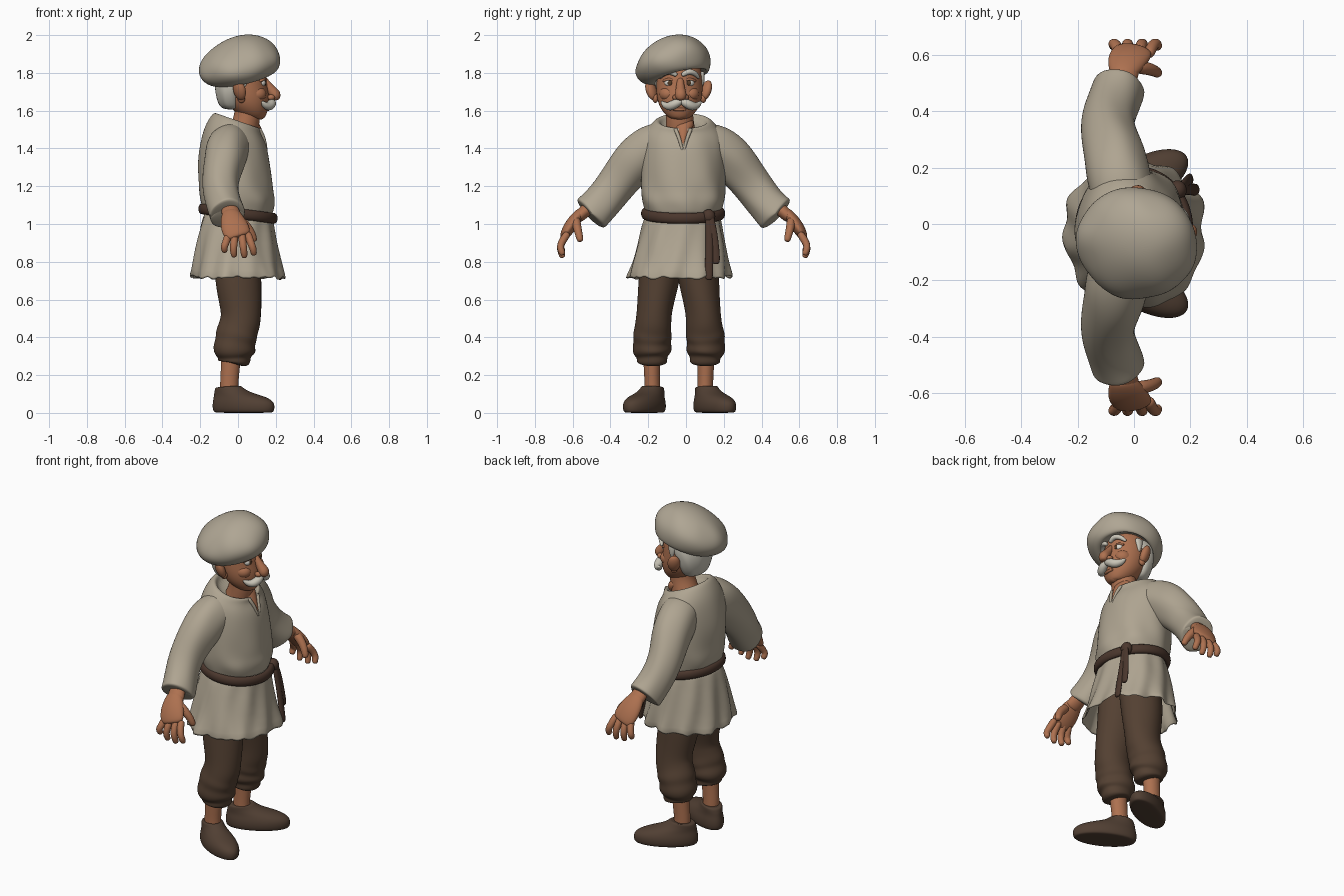
import bpy, bmesh, math, random
from mathutils import Vector, Matrix, Euler, noise

random.seed(4)
X, Y = Vector((1, 0, 0)), Vector((0, 1, 0))


def mat(name, r, g, b):
    m = bpy.data.materials.new(name)
    m.diffuse_color = (r, g, b, 1)
    return m


LINEN = mat("linen", .43, .375, .285)
HAT = mat("hat cloth", .43, .38, .295)
SKIN = mat("skin", .42, .165, .08)
HAIR = mat("white hair", .58, .55, .47)
CLOTH = mat("brown trousers", .088, .052, .032)
LEATHER = mat("belt leather", .07, .038, .026)
SHOE = mat("shoe leather", .082, .05, .033)
EYE = mat("eye white", .7, .68, .62)
IRIS = mat("iris", .09, .045, .02)


def finish(bm, name, m, sub=0, thick=0):
    bmesh.ops.recalc_face_normals(bm, faces=bm.faces)
    me = bpy.data.meshes.new(name)
    bm.to_mesh(me)
    bm.free()
    for p in me.polygons:
        p.use_smooth = True
    me.materials.append(m)
    ob = bpy.data.objects.new(name, me)
    bpy.context.collection.objects.link(ob)
    if thick:
        so = ob.modifiers.new("thickness", 'SOLIDIFY')
        so.thickness = thick
    if sub:
        s = ob.modifiers.new("smooth", 'SUBSURF')
        s.levels = s.render_levels = sub
    return ob


def loft(name, rings, m, segs=24, sub=2, caps=True, closed=False, n=7, xf=None, thick=0, jag=0):
    """Skin rings of (centre, u axis, v axis, amount of folds)."""
    bm = bmesh.new()
    loops = []
    for k, (c, u, v, amp) in enumerate(rings):
        loop = []
        for i in range(segs):
            a = math.tau * i / segs
            d = u * math.cos(a) + v * math.sin(a)
            f = 1 + amp * (math.sin(n * a + k * .9) + 2 * noise.noise((c + d) * 11))
            p = c + d * f
            if jag and k == len(rings) - 1:
                p.z += random.uniform(-jag, jag)
            loop.append(bm.verts.new(xf @ p if xf else p))
        loops.append(loop)
    pairs = list(zip(loops, loops[1:])) + ([(loops[-1], loops[0])] if closed else [])
    for a, b in pairs:
        for i in range(segs):
            j = (i + 1) % segs
            bm.faces.new((a[i], a[j], b[j], b[i]))
    if caps and not closed:
        bm.faces.new(loops[0])
        bm.faces.new(loops[-1])
    return finish(bm, name, m, sub, thick)


def flat(cx, cy, z, rx, ry, amp=0, tilt=0):
    """Horizontal ring, optionally sloping along x."""
    return Vector((cx, cy, z)), Vector((rx, 0, rx * tilt)), Vector((0, ry, 0)), amp


def tube(name, pts, m, segs=12, sub=2, amp=0, rounded=True, n=5):
    """Tube through points (x, y, z, radius towards x, other radius)."""
    P = [Vector(p[:3]) for p in pts]
    rings = []
    for i, p in enumerate(pts):
        t = (P[min(i + 1, len(P) - 1)] - P[max(i - 1, 0)]).normalized()
        ref = Y if abs(t.x) > .9 else X
        u = (ref - t * ref.dot(t)).normalized()
        v = t.cross(u)
        r = (P[i], u * p[3], v * p[4], amp)
        if rounded and i == 0:
            rings.append((P[i] - t * p[4] * .5, r[1] * .6, r[2] * .6, 0))
        rings.append(r)
        if rounded and i == len(pts) - 1:
            rings.append((P[i] + t * p[4] * .5, r[1] * .6, r[2] * .6, 0))
    return loft(name, rings, m, segs, sub, n=n)


def ball(name, loc, size, m, rot=(0, 0, 0)):
    bm = bmesh.new()
    M = Matrix.LocRotScale(Vector(loc), Euler(rot), Vector(size))
    bmesh.ops.create_uvsphere(bm, u_segments=24, v_segments=14, radius=1, matrix=M)
    return finish(bm, name, m)


# Tunic body, collar and skirt
loft("tunic_body", [
    flat(0, -.015, 1.03, .175, .19), flat(0, -.015, 1.07, .186, .203, .02),
    flat(0, -.015, 1.12, .198, .222, .025), flat(-.01, -.015, 1.17, .197, .224, .02),
    flat(-.012, -.015, 1.22, .196, .222, .015), flat(-.02, -.015, 1.32, .192, .222, .015),
    flat(-.025, -.015, 1.42, .178, .222, .012),
    flat(-.025, -.015, 1.485, .155, .205, .01, -.15), flat(-.015, -.015, 1.525, .135, .172, 0, -.3),
    flat(0, -.015, 1.55, .125, .145, 0, -.35), flat(0, -.015, 1.545, .104, .122, 0, -.35),
    flat(0, -.015, 1.50, .1, .11, 0, -.35)], LINEN, 32)
loft("tunic_skirt", [
    flat(0, -.015, 1.06, .178, .193, .01), flat(-.005, -.02, 1.0, .192, .205, .025),
    flat(-.008, -.025, .9, .212, .232, .03), flat(-.005, -.03, .79, .235, .255, .035),
    flat(0, -.035, .715, .255, .28, .04)], LINEN, 72, 1, caps=False, n=11, thick=.012, jag=.014)
for s in (1, -1):
    tube("neck_slit_edge", [(.115, -.015 + s * .04, 1.5, .012, .012), (.14, -.015 + s * .02, 1.455, .01, .01),
                            (.15, -.015 + s * .005, 1.39, .008, .008)], LINEN, 8, 1)
tube("chest_skin", [(.07, -.015, 1.53, .04, .07), (.1, -.015, 1.485, .035, .035),
                    (.138, -.015, 1.42, .012, .008)], SKIN, 12, 1)

# Belt, knot and hanging ends
belt = []
for i in range(40):
    a = math.tau * i / 40
    d = Vector((math.cos(a), math.sin(a), 0))
    c = Vector((.192 * d.x, -.015 + .205 * d.y, 1.055 - .13 * .195 * d.x))
    belt.append((c, d * .02, Vector((0, 0, .03)), 0))
loft("belt", belt, LEATHER, 10, 1, closed=True)
ball("belt_knot", (.155, .12, 1.04), (.032, .035, .038), LEATHER)
tube("belt_end_short", [(.165, .12, 1.05, .014, .026), (.18, .14, .97, .014, .026),
                        (.19, .152, .88, .014, .026), (.2, .158, .80, .014, .026)], LEATHER, 8)
tube("belt_end_long", [(.17, .12, 1.03, .014, .022), (.19, .125, .92, .014, .022),
                       (.208, .122, .81, .014, .023), (.222, .122, .715, .014, .024)], LEATHER, 8)

# Sleeves and hands
for s in (1, -1):
    def side(pts, cy=-.012):
        return [(p[0], s * p[1] + cy) + tuple(p[2:]) for p in pts]

    tube("sleeve", side([
        (-.035, .06, 1.43, .11, .105), (-.045, .14, 1.415, .115, .125), (-.06, .2, 1.385, .115, .126),
        (-.07, .26, 1.335, .11, .124), (-.09, .32, 1.26, .1, .11), (-.095, .38, 1.18, .095, .104),
        (-.075, .44, 1.105, .094, .102), (-.058, .485, 1.058, .096, .106), (-.055, .497, 1.047, .096, .107),
        (-.055, .5, 1.044, .086, .097), (-.065, .45, 1.095, .066, .07)]), LINEN, 20, 2, .02, False)
    tube("wrist", side([(-.06, .44, 1.13, .04, .035), (-.045, .51, 1.08, .045, .035),
                        (-.03, .56, 1.035, .058, .035)]), SKIN)
    tube("palm", side([(-.04, .545, 1.06, .05, .03), (-.025, .595, 1.0, .075, .036),
                       (0, .63, .94, .075, .028)]), SKIN, 16)
    for x0, x1, drop in ((-.052, -.075, .025), (-.017, -.025, .0), (.02, .03, -.004), (.054, .08, .01)):
        z = .945
        tube("finger", side([(x0, .618, z, .022, .022), (x0 * .5 + x1 * .5, .65, z - .045, .021, .021),
                             (x1, .655, z - .078 + drop * .5, .02, .02),
                             (x1 + .004, .642, z - .112 + drop, .018, .018)]), SKIN, 10, 1)
    tube("thumb", side([(.01, .57, 1.02, .028, .026), (.05, .565, .985, .026, .024),
                        (.075, .555, .945, .022, .021), (.085, .548, .915, .019, .019)]), SKIN, 10, 1)

    # Trouser leg with folds, shin and shoe
    tube("trouser_leg", side([
        (0, .08, .95, .13, .11), (-.005, .1, .74, .125, .112), (.008, .118, .62, .117, .1),
        (.018, .13, .53, .106, .093), (.012, .134, .475, .108, .096), (.0, .137, .44, .106, .098),
        (-.008, .14, .405, .112, .105), (-.014, .142, .375, .104, .097), (-.02, .142, .34, .114, .106),
        (-.022, .142, .31, .106, .098), (-.02, .14, .293, .084, .078), (-.02, .14, .265, .088, .084),
        (-.022, .14, .26, .06, .06)], -.038), CLOTH, 24, 2, .018, False, 3)
    tube("shin", side([(-.035, .142, .34, .055, .05), (-.04, .143, .24, .052, .045),
                       (-.048, .14, .15, .05, .042), (-.045, .14, .08, .05, .045)], -.038), SKIN)
    turn = Matrix.Translation((-.052, s * .142 - .034, 0)) @ Matrix.Rotation(s * .5, 4, 'Z')
    loft("shoe", [
        flat(.095, 0, .0, .16, .065), flat(.093, 0, .004, .178, .08), flat(.093, 0, .03, .184, .086),
        flat(.091, 0, .06, .18, .083), flat(.072, 0, .085, .155, .072), flat(.03, 0, .105, .11, .063),
        flat(.005, 0, .122, .082, .058, 0, .1), flat(-.002, 0, .142, .07, .056, 0, .1),
        flat(-.002, 0, .135, .052, .042)], SHOE, 24, 2, xf=turn)
    loft("shoe_strap", [flat(.05, 0, .085, .06, .07, 0, -.15), flat(.045, 0, .112, .048, .06, 0, -.15),
                        flat(.042, 0, .126, .03, .035, 0, -.15)], SHOE, 16, 2, xf=turn)

# Neck and head
HY = -.035
tube("neck", [(.0, HY + .01, 1.42, .085, .09), (.03, HY + .005, 1.5, .078, .08),
              (.052, HY, 1.57, .07, .072), (.05, HY, 1.66, .07, .075)], SKIN, 16)
loft("head", [
    flat(.1, HY, 1.555, .025, .03), flat(.088, HY, 1.562, .055, .056), flat(.07, HY, 1.59, .085, .086),
    flat(.055, HY, 1.63, .11, .11), flat(.042, HY, 1.68, .124, .122), flat(.03, HY, 1.73, .124, .124),
    flat(.025, HY, 1.79, .128, .122), flat(.02, HY, 1.85, .115, .11), flat(.01, HY, 1.9, .07, .07)], SKIN, 24)
loft("back_hair", [
    flat(-.03, HY, 1.605, .04, .06), flat(-.038, HY, 1.625, .065, .09, .02), flat(-.042, HY, 1.68, .077, .12, .02),
    flat(-.035, HY, 1.73, .09, .132, .02), flat(-.015, HY, 1.78, .105, .136, .015),
    flat(-.01, HY, 1.84, .1, .12)], HAIR, 28, n=9)
tube("nose", [(.14, HY + .005, 1.765, .016, .018), (.168, HY + .005, 1.72, .024, .024),
              (.198, HY + .007, 1.685, .034, .034), (.2, HY + .007, 1.668, .026, .028)], SKIN, 12)

for s in (1, -1):
    ball("ear", (.008, HY - .004 + s * .145, 1.708), (.036, .025, .055), SKIN, (s * -.35, 0, s * .6))
    ball("ear_lobe", (.018, HY + s * .127, 1.665), (.02, .016, .024), SKIN)
    ball("nostril", (.175, HY + .007 + s * .026, 1.67), (.02, .017, .016), SKIN)
    ball("cheek", (.098, HY + s * .06, 1.688), (.052, .046, .042), SKIN)
    ball("eye", (.122, HY + s * .052, 1.747), (.025, .027, .022), EYE)
    ball("iris", (.1445, HY + s * .05, 1.747), (.0045, .012, .013), IRIS)
    tube("upper_eyelid", [(.132, HY + s * .022, 1.757, .011, .008), (.143, HY + s * .052, 1.772, .011, .008),
                          (.118, HY + s * .084, 1.757, .011, .008)], SKIN, 8, 1)
    tube("eyebrow", [(.158, HY + s * .018, 1.79, .014, .013), (.158, HY + s * .048, 1.81, .018, .018),
                     (.138, HY + s * .082, 1.8, .016, .016), (.118, HY + s * .102, 1.775, .009, .009)], HAIR, 10)
    tube("moustache", [(.178, HY + .01, 1.65, .018, .016), (.18, HY + .01 + s * .03, 1.638, .027, .026),
                       (.165, HY + .01 + s * .062, 1.62, .026, .026),
                       (.142, HY + .01 + s * .088, 1.628, .02, .018),
                       (.13, HY + .01 + s * .102, 1.645, .009, .008)], HAIR, 12)
    tube("sideburn", [(.035, HY + s * .12, 1.8, .03, .016), (.035, HY + s * .123, 1.755, .016, .012),
                      (.035, HY + s * .12, 1.73, .008, .006)], HAIR, 10)
tube("lower_lip", [(.152, HY - .03, 1.607, .01, .008), (.162, HY, 1.605, .012, .01),
                   (.152, HY + .03, 1.607, .01, .008)], SKIN, 8, 1)
ball("chin", (.112, HY, 1.578), (.034, .038, .026), SKIN)

# Floppy cap, tilted back and to one side
tip = Matrix.Translation((.007, -.071, 1.85)) @ Matrix.Rotation(.24, 4, 'X') @ Matrix.Rotation(-.22, 4, 'Y')
loft("cap", [
    flat(.01, .03, -.05, .1, .1), flat(.01, .03, -.07, .13, .13), flat(.01, .025, -.09, .152, .142),
    flat(.005, .012, -.08, .187, .172, .01), flat(0, 0, -.035, .22, .202, .012),
    flat(0, 0, .015, .222, .206, .018), flat(.005, .005, .065, .19, .176, .025),
    flat(.015, .015, .105, .138, .128, .02), flat(.025, .018, .13, .075, .07),
    flat(.025, .018, .138, .02, .02)], HAT, 28, 2, n=5, xf=tip)
